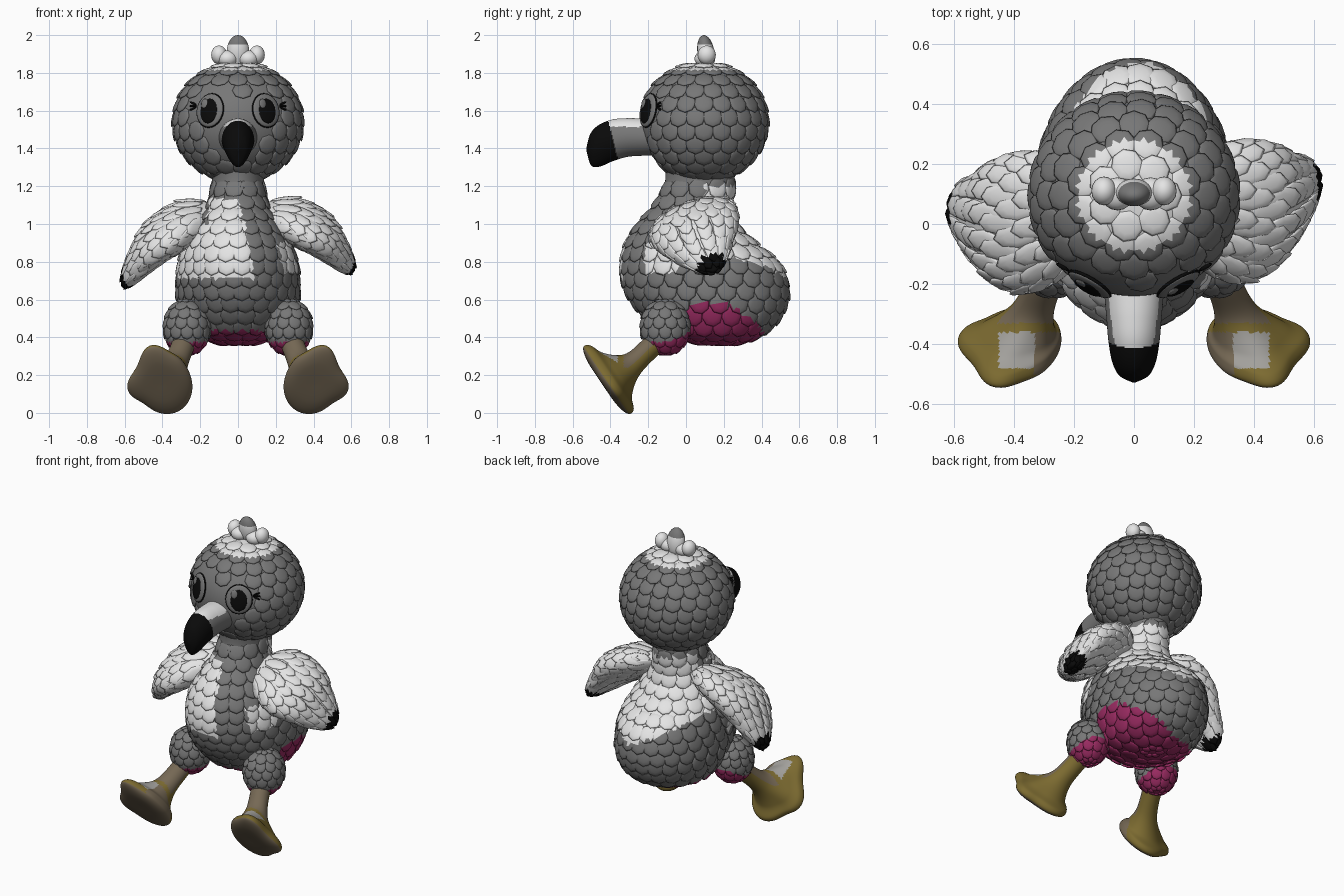
import bpy, bmesh
from math import sin, cos, pi, radians
from mathutils import Vector, Matrix

cube = bpy.data.objects.get("Cube")
if cube:
    bpy.data.objects.remove(cube, do_unlink=True)

COLOURS = {
    "grey_down": (0.185, 0.185, 0.185), "white_down": (0.78, 0.78, 0.78),
    "black": (0.003, 0.003, 0.003), "pink_down": (0.32, 0.024, 0.12),
    "olive_skin": (0.20, 0.145, 0.03), "brown_sole": (0.18, 0.14, 0.09),
    "pale_skin": (0.36, 0.35, 0.33),
}
NAMES = list(COLOURS)
MATS = []
for name, rgb in COLOURS.items():
    m = bpy.data.materials.new(name)
    m.use_nodes = True
    m.diffuse_color = (*rgb, 1)
    m.node_tree.nodes["Principled BSDF"].inputs["Base Color"].default_value = (*rgb, 1)
    MATS.append(m)

X, Y, Z = Vector((1, 0, 0)), Vector((0, 1, 0)), Vector((0, 0, 1))


def finish(name, bm, rule):
    """Colour faces by rule (a name or a function of position) and make the object."""
    for f in bm.faces:
        f.smooth = True
        colour = rule(f.calc_center_median()) if callable(rule) else rule
        f.material_index = NAMES.index(colour)
    me = bpy.data.meshes.new(name)
    bm.to_mesh(me)
    bm.free()
    for m in MATS:
        me.materials.append(m)
    ob = bpy.data.objects.new(name, me)
    bpy.context.collection.objects.link(ob)


def surface(stations, U, V, lobe=None):
    """Smooth tube through stations (x, y, z, half U, half V, lobe weight)."""
    rows = [tuple(s) + (0,) * (6 - len(s)) for s in stations]
    last = len(rows) - 1

    def point(t, a):
        k = min(int(t * last), last - 1)
        u = t * last - k
        p = [rows[min(max(k + i, 0), last)] for i in (-1, 0, 1, 2)]
        x, y, z, ru, rv, w = [
            0.5 * (2 * b + (c - a0) * u + (2 * a0 - 5 * b + 4 * c - d) * u * u
                   + (3 * b - a0 - 3 * c + d) * u ** 3)
            for a0, b, c, d in zip(*p)]
        k = 1 + w * lobe(a) if lobe else 1
        return (Vector((x, y, z)) + U * max(ru, 0.001) * cos(a) * k
                + V * max(rv, 0.001) * sin(a) * k)
    return point


def blob(bm, centre, axes, seg=8, rings=6):
    """Ellipsoid with three half-axis vectors."""
    mat = Matrix(axes).transposed().to_4x4()
    mat.translation = centre
    bmesh.ops.create_uvsphere(bm, u_segments=seg, v_segments=rings, radius=1, matrix=mat)


def build(name, f, rule, rows=0, width=0.05, length=0.06, span=(0.08, 0.93),
          keep=lambda p: True, n=56, lift=0.14, thick=0.011):
    """Skin a surface, then cover it with staggered overlapping feathers."""
    bm = bmesh.new()
    grid = [[bm.verts.new(f(i / n, 2 * pi * j / n)) for j in range(n)] for i in range(n + 1)]
    for i in range(n):
        for j in range(n):
            k = (j + 1) % n
            bm.faces.new((grid[i][j], grid[i][k], grid[i + 1][k], grid[i + 1][j]))
    bm.faces.new(grid[0])
    bm.faces.new(grid[n])
    bmesh.ops.recalc_face_normals(bm, faces=bm.faces)
    for r in range(rows):
        t = span[0] + (span[1] - span[0]) * r / (rows - 1)
        loop = [f(t, 2 * pi * j / 24) for j in range(24)]
        girth = sum((loop[j] - loop[j - 1]).length for j in range(24))
        size = min(1, girth / (12 * width))
        count = round(girth / (1.7 * width * size))
        for c in range(count):
            a = 2 * pi * (c + 0.5 * (r % 2)) / count
            p = f(t, a)
            if not keep(p):
                continue
            down = (f(t + 0.01, a) - f(t - 0.01, a)).normalized()
            out = down.cross(f(t, a + 0.05) - f(t, a - 0.05)).normalized()
            if out.dot(p - (f(t, 0) + f(t, pi)) / 2) < 0:
                out = -out
            down = (down + out * lift).normalized()
            side = down.cross(out).normalized()
            out = side.cross(down)
            blob(bm, p, (side * width * size, down * length * size, out * thick))
    finish(name, bm, rule)


def ellipsoid(c, r, steps=12):
    """Ellipsoid surface running from top to bottom."""
    return surface([(c[0], c[1], c[2] + r[2] * cos(pi * i / steps), r[0] * sin(pi * i / steps),
                     r[1] * sin(pi * i / steps)) for i in range(steps + 1)], X, Y)


# Body and neck: height, front, back, half width
PROFILE = [(1.30, -.11, .26, .14), (1.20, -.115, .255, .138), (1.10, -.17, .24, .16),
           (1.0, -.255, .27, .22), (.9, -.315, .37, .275), (.8, -.34, .485, .31),
           (.7, -.335, .53, .32), (.6, -.295, .535, .318), (.5, -.215, .495, .29),
           (.42, -.12, .41, .235), (.375, .04, .3, .12), (.365, .17, .18, .005)]


def body_colour(p):
    x, y, z = p
    rump = 0.45 * max(x, 0) if y > 0 else 0
    if z < 0.435 + rump - 0.3 * max(y - 0.2, 0):
        return "pink_down"
    chest = y < 0.02 and 0.71 < z < 1.13 and x < 0.01 + (1.13 - z) * 0.18 and (z < 1 or x > -0.16)
    flank = x > 0.2 and -0.22 < y < -0.04 and 0.74 < z < 0.9
    back = y > 0.1 and 0.7 + 0.5 * abs(x - 0.05) < z < 1.2
    return "white_down" if chest or flank or back else "grey_down"


build("body", surface([(0, (f + b) / 2, z, w, (b - f) / 2) for z, f, b, w in PROFILE], X, Y),
      body_colour, rows=15, width=0.055, length=0.06, span=(0.1, 0.96), n=80)

# Head with a pale crown
EYES = {s: Vector((s * 0.145, -0.196, 1.6)) for s in (-1, 1)}


def clear_of_face(p):
    beak = abs(p.x) < 0.13 and p.y < 0 and 1.32 < p.z < 1.6
    return not beak and all((p - e).length > 0.135 for e in EYES.values())


build("head", ellipsoid((0, 0.095, 1.54), (0.34, 0.335, 0.315)),
      lambda p: "white_down" if p.z > 1.815 else "grey_down",
      rows=12, width=0.055, length=0.056, span=(0.1, 0.92), keep=clear_of_face, n=72)

# Crest
bm = bmesh.new()
for s in (-1, 1):
    blob(bm, Vector((s * 0.1, 0.11, 1.895)), (X * 0.042, Y * 0.048, Z * 0.05), 16, 12)
    blob(bm, Vector((s * 0.055, 0.1, 1.875)), (X * 0.055, Y * 0.055, Z * 0.045), 16, 12)
blob(bm, Vector((0, 0.105, 1.91)), (X * 0.06, Y * 0.045, Vector((0, -0.01, 0.09))), 20, 20)
finish("crest", bm, lambda p: "grey_down" if p.z > 1.945 and abs(p.x) < 0.06 else "white_down")


# Hooked beak, dark at the end, with a keeled lower edge
def beak_colour(p):
    if p.y < -0.385 - (p.z - 1.44) * 0.25:
        return "black"
    return "white_down" if p.z > 1.515 else "grey_down"


build("beak", surface([(0, -.12, 1.46, .11, .095), (0, -.22, 1.46, .10, .098),
                       (0, -.31, 1.46, .092, .1, .2), (0, -.39, 1.448, .085, .105, .5),
                       (0, -.46, 1.425, .072, .1, 1), (0, -.505, 1.405, .048, .075, 1),
                       (0, -.527, 1.395, .005, .01)], X, Z,
                      lambda a: 0.22 * max(0, -sin(a)) ** 6), beak_colour, n=80)

# Eyes, pupils, glints and lashes
for s, eye in EYES.items():
    side_name = "left" if s > 0 else "right"
    n = Vector((s * 0.5, -0.85, 0.19)).normalized()
    u = Z.cross(n).normalized()
    v = n.cross(u)
    for part, colour, shift, du, dv, ru, rv, rn in (
            ("eye_rim", "black", .003, 0, 0, .084, .094, .015),
            ("eye", "grey_down", .006, 0, 0, .079, .089, .018),
            ("pupil", "black", .018, 0, -.005, .051, .067, .011),
            ("glint", "grey_down", .024, -.027, .034, .02, .026, .007)):
        bm = bmesh.new()
        blob(bm, eye + n * shift + u * du + v * dv, (u * ru, v * rv, n * rn), 24, 16)
        finish(side_name + "_" + part, bm, colour)
    bm = bmesh.new()
    for k in (-1, 0, 1):
        d = Vector((s, 0.5, 0.5 * k)).normalized()
        blob(bm, Vector((s * 0.238, -0.143, 1.625 + 0.014 * k)),
             (d * 0.024, d.cross(Y).normalized() * 0.006, Y * 0.008))
    finish(side_name + "_lashes", bm, "black")

# Wings, front edge dipped, with dark tips
WING = [(.12, .04, 1.07, .08, .05), (.23, .04, 1.05, .19, .085), (.34, .04, 1.0, .235, .1),
        (.44, .06, .94, .215, .095), (.52, .09, .86, .15, .07), (.58, .125, .79, .08, .04),
        (.615, .15, .75, .01, .008)]
for s, name, dy, dz in ((1, "left_wing", 0, 0), (-1, "right_wing", -0.1, -0.08)):
    path = [(s * x, y + dy * i / 6, z + dz * i / 6, c, h) for i, (x, y, z, c, h) in enumerate(WING)]
    tip = Vector(path[-1][:3])
    build(name, surface(path, Vector((0, 0.94, 0.3)), Vector((s * 0.6, -0.25, 0.76))),
          lambda p: "black" if (p - tip).length < 0.095 else "white_down",
          rows=9, width=0.042, length=0.085, span=(0.15, 0.84), lift=0.07,
          keep=lambda p: abs(p.x) > 0.16)

# Thighs, shanks and lobed feet
LEG = [(.27, -.11, .42, .068, .065), (.30, -.20, .335, .063, .058), (.34, -.285, .255, .075, .068),
       (.385, -.36, .205, .115, .12, .6), (.40, -.39, .185, .14, .17, 1),
       (.405, -.425, .168, .142, .175, 1), (.405, -.445, .158, .10, .12, .6),
       (.405, -.447, .157, .002, .002)]


def foot_lobes(a):
    toes = sum(max(0, cos(a - radians(d))) ** 10 for d in (70, -15))
    return 0.27 * toes + 0.25 * max(0, cos(a - radians(235))) ** 2


def foot_colour(p):
    x, y, z = abs(p.x), p.y, p.z
    sole = (y + 0.40) * 0.83 + (z - 0.18) * 0.56 < -0.022
    shin = z > 0.24 and y > -0.33 and y < -0.11 - 1.06 * (0.42 - z)
    if sole or shin or (y < -0.36 and x < 0.33):
        return "brown_sole"
    return "pale_skin" if 0.33 < x < 0.45 and -0.48 < y < -0.36 and z > 0.2 else "olive_skin"


for s, name in ((1, "left"), (-1, "right")):
    build(name + "_thigh", ellipsoid((s * 0.27, -0.11, 0.455), (0.12, 0.127, 0.145)),
          lambda p: "pink_down" if p.z < 0.37 + max(p.y + 0.1, 0) * 0.5 else "grey_down",
          rows=8, width=0.036, length=0.04, span=(0.1, 0.9), n=40, thick=0.009)
    build(name + "_leg", surface([(s * l[0],) + l[1:] for l in LEG], X * s,
                                 Vector((0, -0.56, 0.83)), foot_lobes), foot_colour, n=88)
